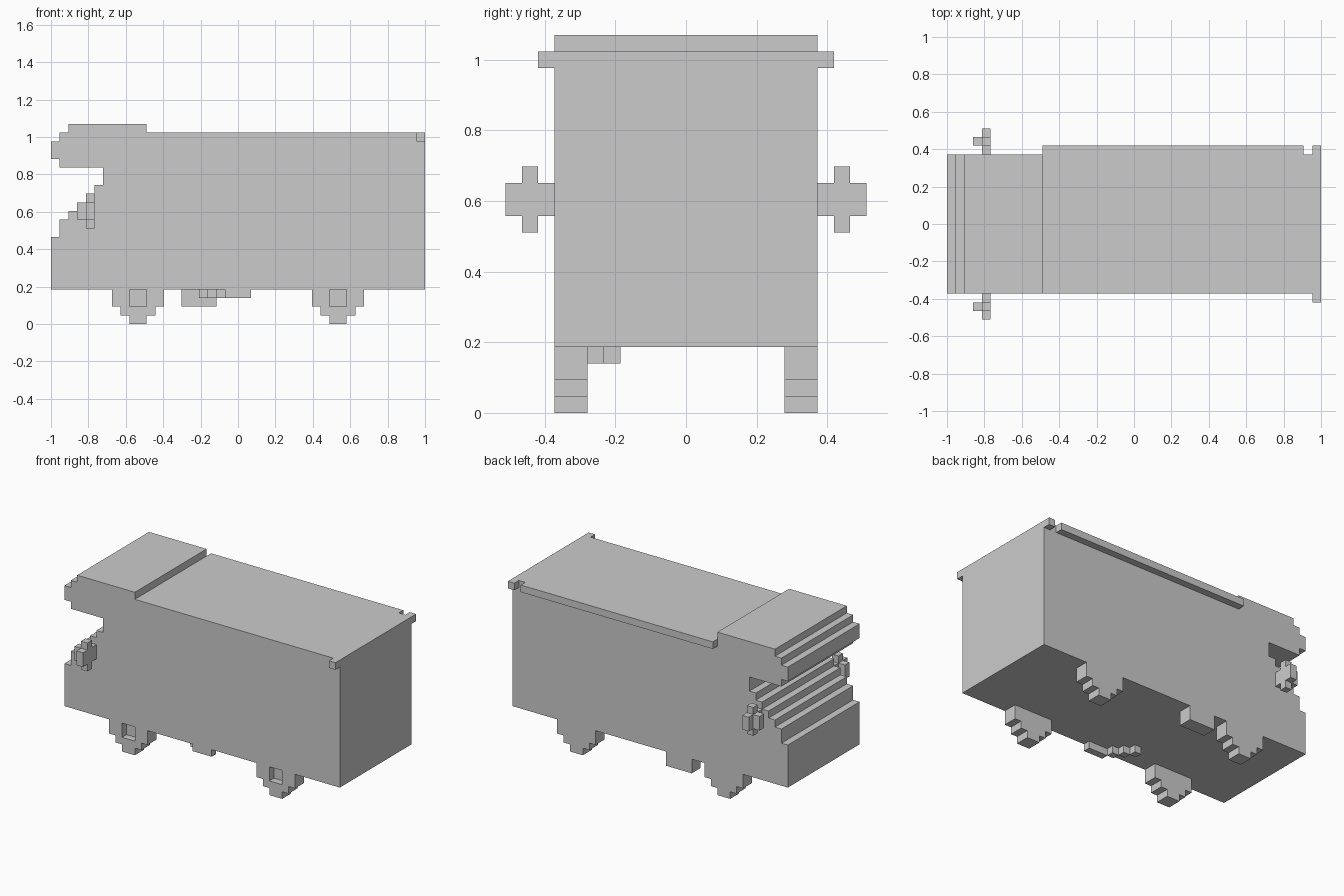
import bpy, bmesh

cube = bpy.data.objects.get("Cube")
if cube:
    bpy.data.objects.remove(cube, do_unlink=True)

V = 2 / 43  # one block of the block grid

grey = bpy.data.materials.new("plain_grey")
grey.use_nodes = True
GREY = (0.6, 0.6, 0.6, 1)
grey.diffuse_color = GREY
grey.node_tree.nodes["Principled BSDF"].inputs["Base Color"].default_value = GREY


def extrude(name, profile, j0, j1):
    """Extrude a side profile (length, height in blocks) across the width."""
    bm = bmesh.new()
    verts = [bm.verts.new((i * V - 1, (j0 - 8) * V, k * V)) for i, k in profile]
    face = bm.faces.new(verts)
    out = bmesh.ops.extrude_face_region(bm, geom=[face])
    moved = [g for g in out["geom"] if isinstance(g, bmesh.types.BMVert)]
    bmesh.ops.translate(bm, verts=moved, vec=(0, (j1 - j0) * V, 0))
    bmesh.ops.recalc_face_normals(bm, faces=bm.faces)
    mesh = bpy.data.meshes.new(name)
    bm.to_mesh(mesh)
    bm.free()
    mesh.materials.append(grey)
    ob = bpy.data.objects.new(name, mesh)
    bpy.context.scene.collection.objects.link(ob)
    return ob


def block(name, i0, i1, j0, j1, k0, k1):
    return extrude(name, [(i0, k0), (i1, k0), (i1, k1), (i0, k1)], j0, j1)


# Body with raised cab roof, overhang and stepped windscreen
extrude("van_body", [
    (43, 4), (43, 22), (11, 22), (11, 23), (2, 23), (2, 22), (1, 22), (1, 21),
    (0, 21), (0, 19), (1, 19), (1, 18), (6, 18), (6, 16), (5, 16), (5, 15),
    (4, 15), (4, 14), (3, 14), (3, 13), (2, 13), (2, 12), (1, 12), (1, 10),
    (0, 10), (0, 4)], 0, 16)

# Roof edge trim and the corner blocks at the flat end
block("roof_rail", 11, 41, 16, 17, 21, 22)
block("corner_block_front", 42, 43, -1, 0, 21, 22)
block("corner_block_back", 42, 43, 16, 17, 21, 22)

# Stepped wheels; those on the front side have a square hub recess
for axle, i in (("cab", 7), ("tail", 30)):
    outline = [(0, 4), (0, 2), (1, 2), (1, 1), (2, 1), (2, 0),
               (4, 0), (4, 1), (5, 1), (5, 2), (6, 2), (6, 4)]
    outline = [(i + a, k) for a, k in outline]
    extrude(axle + "_wheel_back", outline, 14, 16)
    wheel = extrude(axle + "_wheel_front", outline, 0, 2)
    cutter = block(axle + "_hub_cutter", i + 2, i + 4, -1, 1, 2, 5)
    cutter.hide_render = True
    cutter.hide_viewport = True
    cut = wheel.modifiers.new("hub_recess", "BOOLEAN")
    cut.operation = "DIFFERENCE"
    cut.solver = "EXACT"
    cut.object = cutter
    # Bake the recess, then drop the helper
    bpy.context.view_layer.update()
    graph = bpy.context.evaluated_depsgraph_get()
    baked = bpy.data.meshes.new_from_object(wheel.evaluated_get(graph))
    wheel.modifiers.clear()
    wheel.data = baked
    bpy.data.objects.remove(cutter, do_unlink=True)

# Underside: tank on the back side, stepped exhaust on the front side
block("fuel_tank", 15, 19, 14, 16, 2, 4)
block("exhaust_tip", 20, 23, 0, 1, 3, 4)
for n in range(3):
    block(f"exhaust_bend_{n + 1}", 19 - n, 20 - n, n + 1, n + 2, 3, 4)

# Mirrors, one on each side of the cab
for side, j, d in (("front", 0, -1), ("back", 16, 1)):
    def span(a, b):
        return sorted((j + d * a, j + d * b))
    block(f"mirror_arm_{side}", 4, 5, *span(0, 3), 12, 14)
    block(f"mirror_top_{side}", 4, 5, *span(1, 2), 14, 15)
    block(f"mirror_base_{side}", 4, 5, *span(1, 2), 11, 12)
    block(f"mirror_shell_{side}", 3, 4, *span(1, 2), 12, 14)
